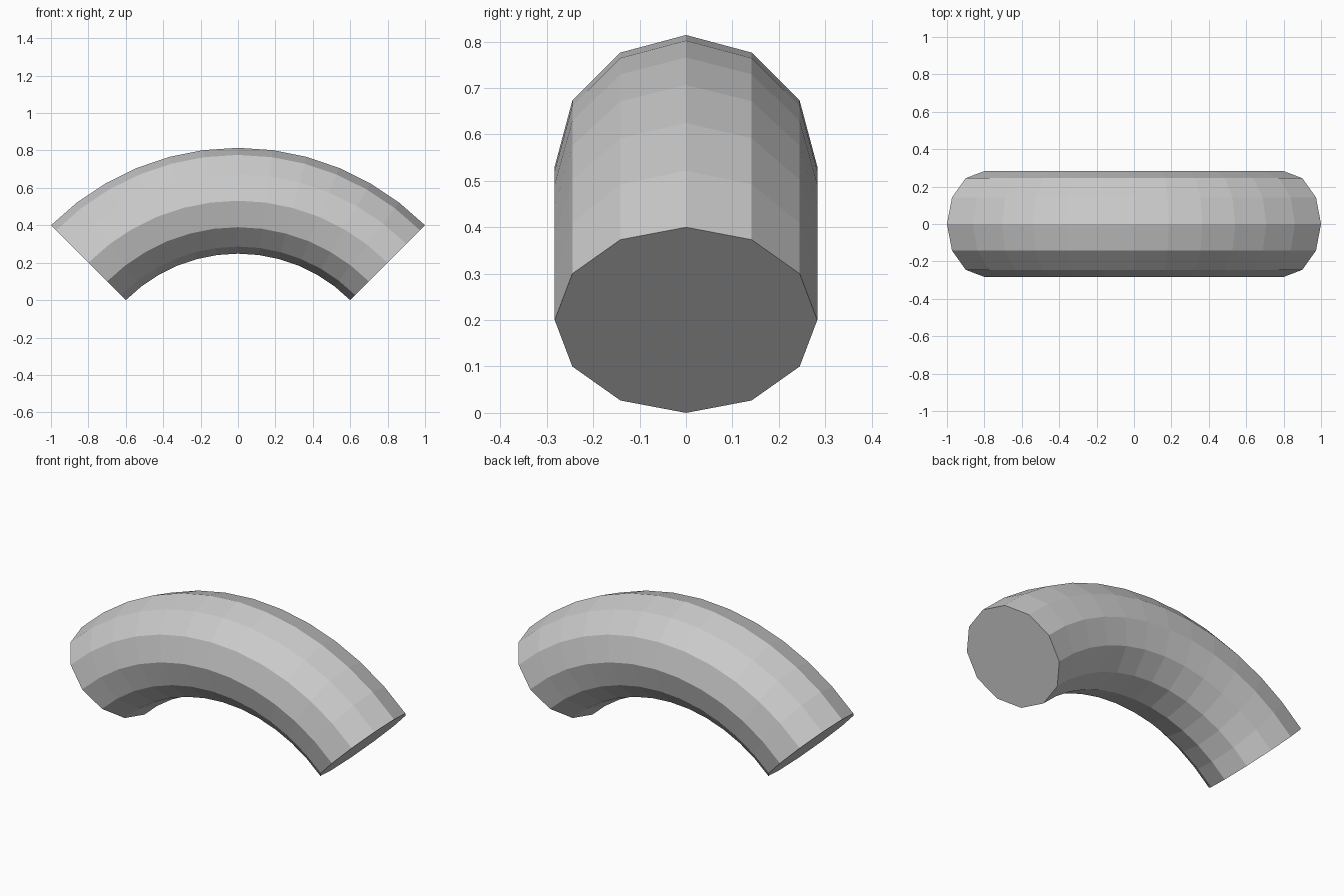
import bpy, bmesh
from math import radians, sqrt
from mathutils import Matrix, Vector

if "Cube" in bpy.data.objects:
    bpy.data.objects.remove(bpy.data.objects["Cube"])

MAJOR, MINOR = 0.8 * sqrt(2), 0.2 * sqrt(2)
SIDES, STEPS = 12, 12
CENTRE = Vector((0, 0, -0.6))

bm = bmesh.new()

# 12-sided right end ring, across the arc at 45 degrees
place = (Matrix.Translation(CENTRE) @ Matrix.Rotation(radians(-45), 4, 'Y')
         @ Matrix.Translation((MAJOR, 0, 0)))
bmesh.ops.create_circle(bm, cap_ends=False, segments=SIDES, radius=MINOR, matrix=place)

# sweep the ring through a quarter turn about the arc centre
bmesh.ops.spin(bm, geom=bm.verts[:] + bm.edges[:], cent=CENTRE, axis=(0, -1, 0),
               angle=radians(90), steps=STEPS, use_duplicate=False)

# flat caps on both ends
bmesh.ops.holes_fill(bm, edges=[e for e in bm.edges if e.is_boundary], sides=0)
bmesh.ops.recalc_face_normals(bm, faces=bm.faces[:])

mesh = bpy.data.meshes.new("curved_tube")
bm.to_mesh(mesh)
bm.free()
bpy.context.collection.objects.link(bpy.data.objects.new("curved_tube", mesh))
